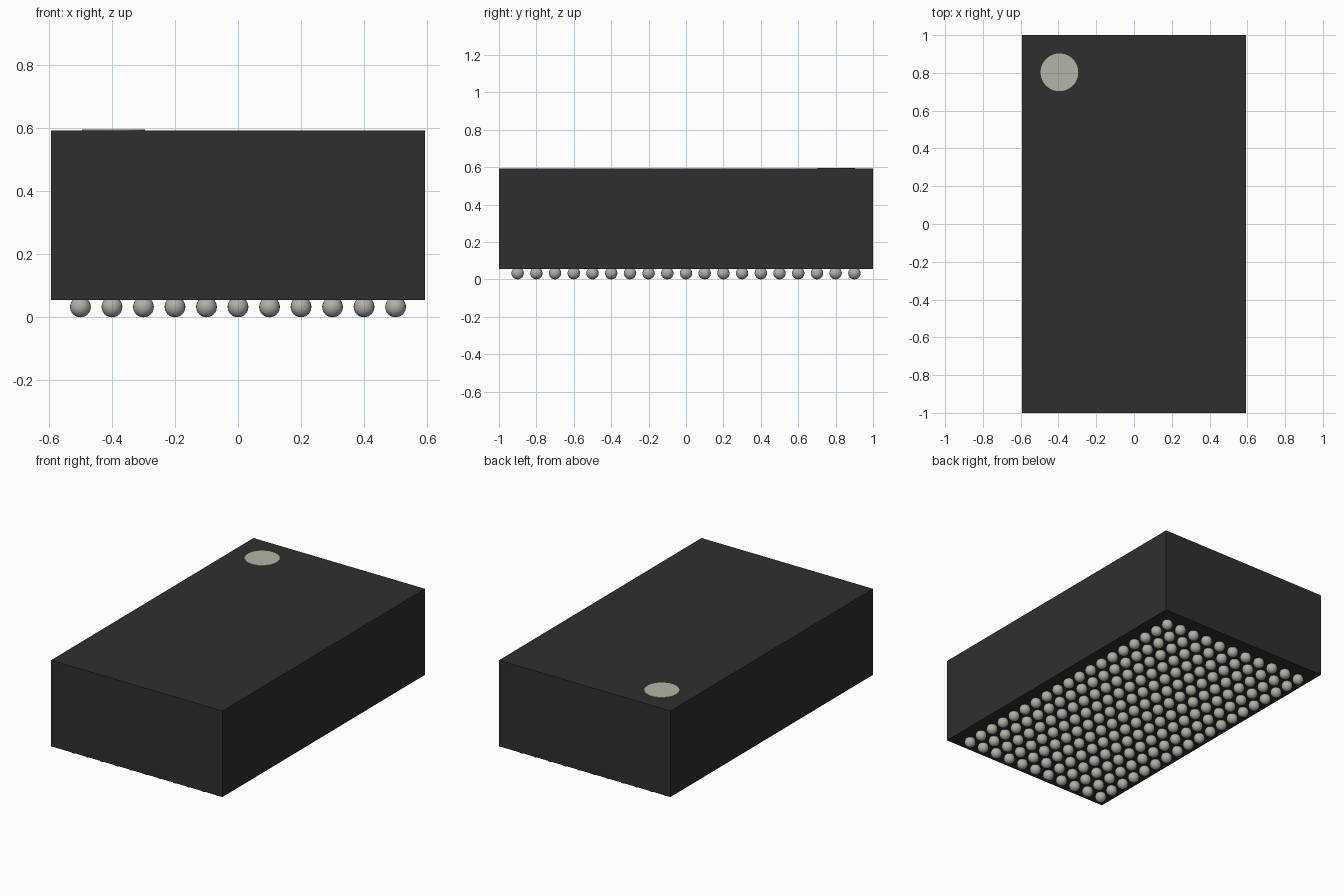
import bpy
import bmesh
from mathutils import Matrix, Vector

cube = bpy.data.objects.get("Cube")
if cube:
    bpy.data.objects.remove(cube, do_unlink=True)

HALF_WIDTH, HALF_LENGTH = 0.593, 1.0
BOTTOM, TOP = 0.055, 0.593
BALL_RADIUS, PITCH = 0.033, 0.1
COLUMNS, ROWS = 11, 19


def make_material(name, color):
    mat = bpy.data.materials.new(name)
    mat.use_nodes = True
    mat.diffuse_color = (*color, 1)
    mat.node_tree.nodes["Principled BSDF"].inputs["Base Color"].default_value = (*color, 1)
    return mat


def make_object(name, bm, mat):
    mesh = bpy.data.meshes.new(name)
    bm.to_mesh(mesh)
    bm.free()
    mesh.materials.append(mat)
    obj = bpy.data.objects.new(name, mesh)
    bpy.context.collection.objects.link(obj)
    return obj


def add_array(obj, name, count, offset):
    array = obj.modifiers.new(name, "ARRAY")
    array.count = count
    array.use_relative_offset = False
    array.use_constant_offset = True
    array.constant_offset_displace = offset


black = make_material("black plastic", (0.028, 0.028, 0.028))
marker_grey = make_material("marker warm grey", (0.46, 0.455, 0.385))
solder = make_material("solder grey", (0.44, 0.43, 0.385))

# Package body
bm = bmesh.new()
size = Vector((2 * HALF_WIDTH, 2 * HALF_LENGTH, TOP - BOTTOM))
bmesh.ops.create_cube(bm, size=1, matrix=Matrix.Translation((0, 0, (TOP + BOTTOM) / 2))
                      @ Matrix.Diagonal(size).to_4x4())
make_object("package_body", bm, black)

# Round corner marker, a thin plate on the top face
bm = bmesh.new()
bmesh.ops.create_cone(bm, cap_ends=True, segments=48, radius1=0.1, radius2=0.1, depth=0.004,
                      matrix=Matrix.Translation((-0.395, 0.803, TOP + 0.001)))
make_object("corner_marker", bm, marker_grey)

# One smooth solder ball, repeated into a grid under the body
bm = bmesh.new()
bmesh.ops.create_uvsphere(bm, u_segments=20, v_segments=12, radius=BALL_RADIUS)
balls = make_object("solder_balls", bm, solder)
balls.data.shade_smooth()
balls.location = (-(COLUMNS - 1) / 2 * PITCH, -(ROWS - 1) / 2 * PITCH, BALL_RADIUS)
add_array(balls, "columns", COLUMNS, (PITCH, 0, 0))
add_array(balls, "rows", ROWS, (0, PITCH, 0))
